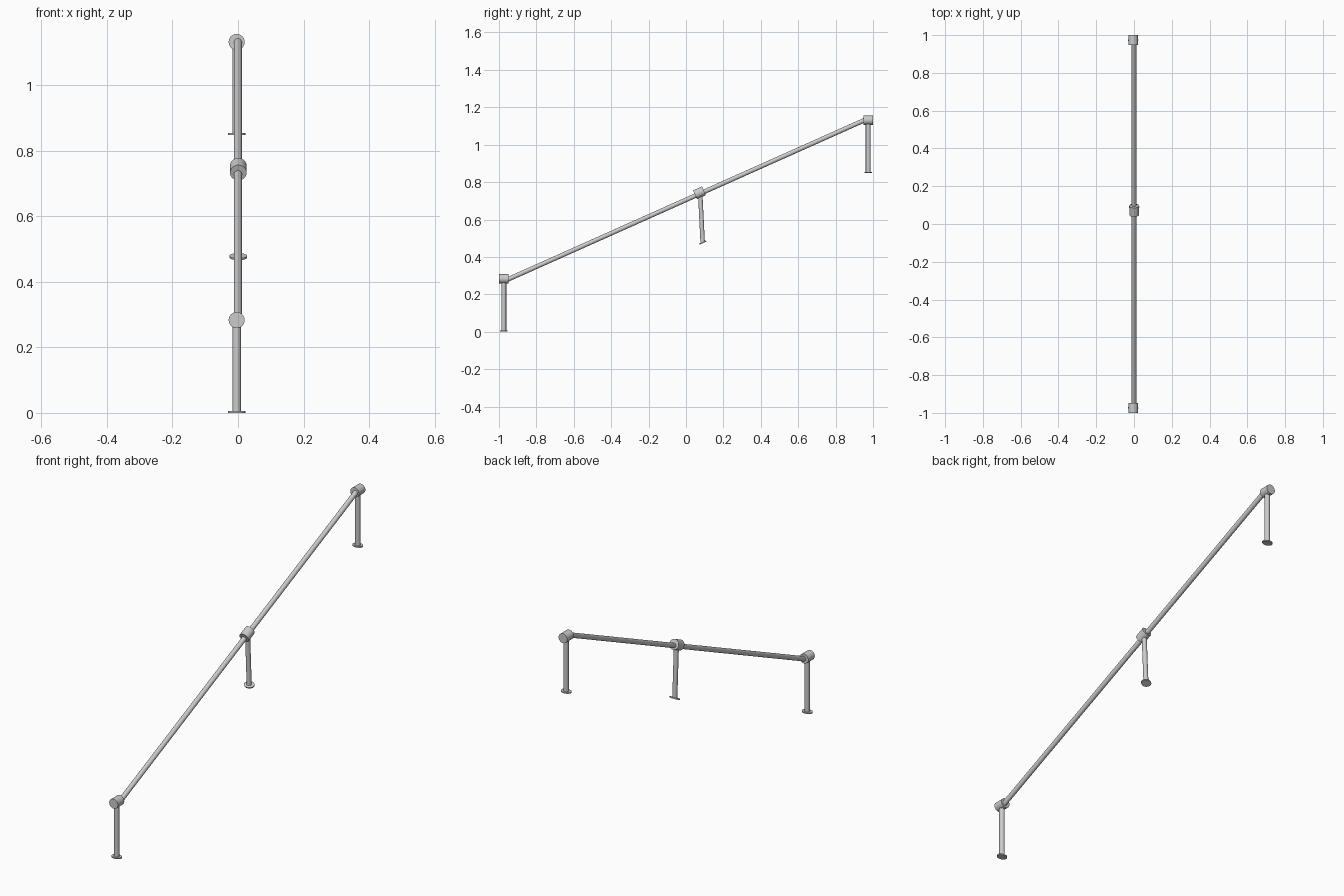
import bpy, bmesh, math
from mathutils import Vector, Matrix

if "Cube" in bpy.data.objects:
    bpy.data.objects.remove(bpy.data.objects["Cube"])

SLOPE = math.atan2(0.844, 1.89)


def finish(name, bm):
    bmesh.ops.recalc_face_normals(bm, faces=bm.faces)
    mesh = bpy.data.meshes.new(name)
    bm.to_mesh(mesh)
    bm.free()
    obj = bpy.data.objects.new(name, mesh)
    bpy.context.collection.objects.link(obj)
    bpy.context.view_layer.objects.active = obj
    obj.select_set(True)
    bpy.ops.object.shade_smooth_by_angle(angle=math.radians(35))
    obj.select_set(False)


def rod(name, a, b, r):
    a, b = Vector(a), Vector(b)
    d = b - a
    bm = bmesh.new()
    m = Matrix.Translation((a + b) / 2) @ d.to_track_quat('Z', 'Y').to_matrix().to_4x4()
    bmesh.ops.create_cone(bm, cap_ends=True, segments=32, radius1=r, radius2=r,
                          depth=d.length, matrix=m)
    return finish(name, bm)


def head(name, centre, length, r, tilt=0.0):
    c = Vector(centre)
    d = Vector((0, math.cos(tilt), math.sin(tilt))) * length / 2
    rod(name, c - d, c + d, r)


def foot(name, centre, tilt=0.0):
    # thin oval flange
    bm = bmesh.new()
    m = (Matrix.Translation(centre) @ Matrix.Rotation(tilt, 4, 'X')
         @ Matrix.Diagonal((0.027, 0.02, 1, 1)))
    bmesh.ops.create_cone(bm, cap_ends=True, segments=32, radius1=1, radius2=1,
                          depth=0.006, matrix=m)
    finish(name, bm)


# sloping rail
rod("rail", (0, -0.955, 0.2785), (0, 0.955, 1.1315), 0.0122)

# end supports
for label, y, z in (("lower", -0.974, 0.283), ("upper", 0.974, 1.131)):
    base = z - 0.28
    head(label + "_head", (-0.004, y, z), 0.052, 0.0245)
    rod(label + "_post", (-0.004, y, base), (-0.004, y, z), 0.013)
    foot(label + "_foot", (-0.004, y, base))

# middle support, with head and foot following the slope
head("middle_head", (0.001, 0.072, 0.743), 0.052, 0.0255, SLOPE)
rod("middle_post", (0.001, 0.089, 0.478), (0.001, 0.076, 0.74), 0.0118)
foot("middle_foot", (0.001, 0.09, 0.4765), SLOPE)
